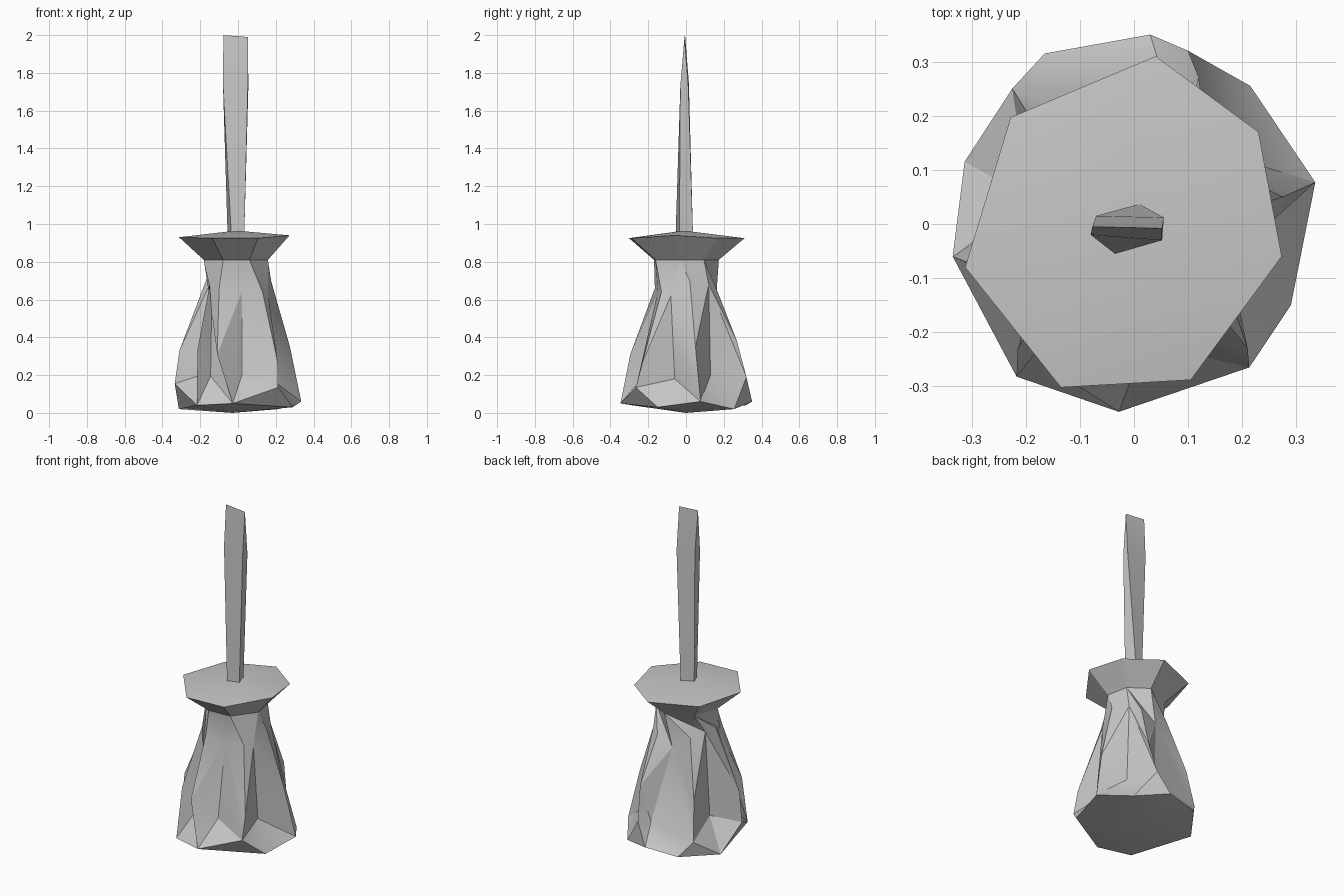
import bpy, bmesh, math

if "Cube" in bpy.data.objects:
    bpy.data.objects.remove(bpy.data.objects["Cube"])

grey = bpy.data.materials.new("grey")
grey.diffuse_color = (0.57, 0.57, 0.57, 1)
grey.use_nodes = True
grey.node_tree.nodes["Principled BSDF"].inputs["Base Color"].default_value = grey.diffuse_color


def build(name, faces):
    """Make an object from faces given as lists of corner points."""
    bm = bmesh.new()
    for f in faces:
        bm.faces.new([bm.verts.new(p) for p in f])
    bmesh.ops.remove_doubles(bm, verts=bm.verts, dist=0.0005)
    bmesh.ops.recalc_face_normals(bm, faces=bm.faces)
    me = bpy.data.meshes.new(name)
    bm.to_mesh(me)
    bm.free()
    me.materials.append(grey)
    ob = bpy.data.objects.new(name, me)
    bpy.context.collection.objects.link(ob)
    bpy.ops.object.select_all(action='DESELECT')
    ob.select_set(True)
    bpy.context.view_layer.objects.active = ob
    bpy.ops.object.shade_smooth_by_angle(angle=math.radians(25))
    return ob


# Handle foot: points above 0.1 are raised groove ends, the rest are the base outline
rim = [(.335, .077, .06), (.215, .255, .02), (.10, .32, .19), (.03, .35, .06),
       (-.165, .315, .04), (-.225, .25, .12), (-.313, .115, .02), (-.335, -.06, .155),
       (-.217, -.282, .04), (-.028, -.347, .05), (.213, -.265, .135), (.29, -.15, .03)]
starts = [0, 2, 5, 7, 8, 9, 10]          # rim index where each groove begins
# Each groove: outer ridge, waist above it, deep lower corner, sunken top
ridge = [(.275, .05, .35), (.12, .27, .38), (-.2, .21, .35), (-.31, -.07, .33),
         (-.215, -.23, .33), (-.11, -.295, .31), (.21, -.23, .27)]
waist = [(.175, .02, .7), (.08, .16, .66), (-.12, .13, .68), (-.17, -.03, .7),
         (-.15, -.13, .68), (-.1, -.165, .66), (.13, -.13, .64)]
sunk = [(.16, .13, .2), (.06, .25, .17), (-.195, .05, .2), (-.2, -.12, .2),
        (-.145, -.19, .195), (.02, -.22, .2), (.175, -.06, .18)]
tops = [(.135, .12, .68), (-.02, .16, .61), (-.165, .05, .7), (-.15, -.08, .68),
        (-.14, -.135, .54), (.02, -.15, .64), (.16, -.08, .62)]
# Collar outline and the neck ring below it
collar = [(.23, .17, .925), (.04, .31, .925), (-.228, .197, .925), (-.312, -.08, .93),
          (-.135, -.302, .925), (.105, -.288, .925), (.273, -.06, .94)]
neck = [(x * .58, y * .56, .81) for x, y, z in collar]

faces = []
n = len(rim)
for k, p in enumerate(rim):
    if p[2] > .1:                        # chamfer under a raised groove end
        faces.append([rim[k - 1], rim[(k + 1) % n], p])
base = [p for p in rim if p[2] < .1]
for k, p in enumerate(base):             # shallow domed underside
    faces.append([base[k - 1], p, (-.03, 0, 0)])
for i in range(7):
    j = (i + 1) % 7
    a, b = starts[i], starts[j] if j else n
    for k in range(a, b):                # shelf at the foot of the lobe
        faces.append([rim[k], rim[(k + 1) % n], sunk[i]])
    faces += [
        [rim[a], sunk[i], ridge[i]], [sunk[i], tops[i], ridge[i]],            # groove wall
        [sunk[i], rim[b % n], tops[i]], [rim[b % n], ridge[j], tops[i]],      # lobe
        [tops[i], ridge[j], waist[j]], [waist[j], ridge[j], tops[j]],         # shoulder
        [tops[i], waist[j], neck[i]], [neck[i], waist[j], tops[j]],           # neck
        [neck[i], tops[j], neck[j]],
        [neck[i], neck[j], collar[j], collar[i]],                             # collar underside
        [collar[i], collar[j], (-.01, -.01, .965)],                           # collar top
    ]
build("handle", faces)

# Shaft: square foot widening into a flat blade that closes to an edge
foot = [(-.035, -.055, .94), (.033, -.035, .94), (.01, .037, .94), (-.055, 0, .94)]
mid = [(-.08, -.02, 1.75), (.052, -.03, 1.73), (.055, .012, 1.73), (-.07, .015, 1.75)]
tip = [(-.077, -.005, 2), (.052, -.008, 1.99), (.052, -.008, 1.99), (-.077, -.005, 2)]
faces = [foot]
for i in range(4):
    j = (i + 1) % 4
    faces.append([foot[i], foot[j], mid[j], mid[i]])
    faces.append([mid[i], mid[j], tip[j], tip[i]] if i in (0, 2) else [mid[i], mid[j], tip[i]])
build("shaft", faces)
